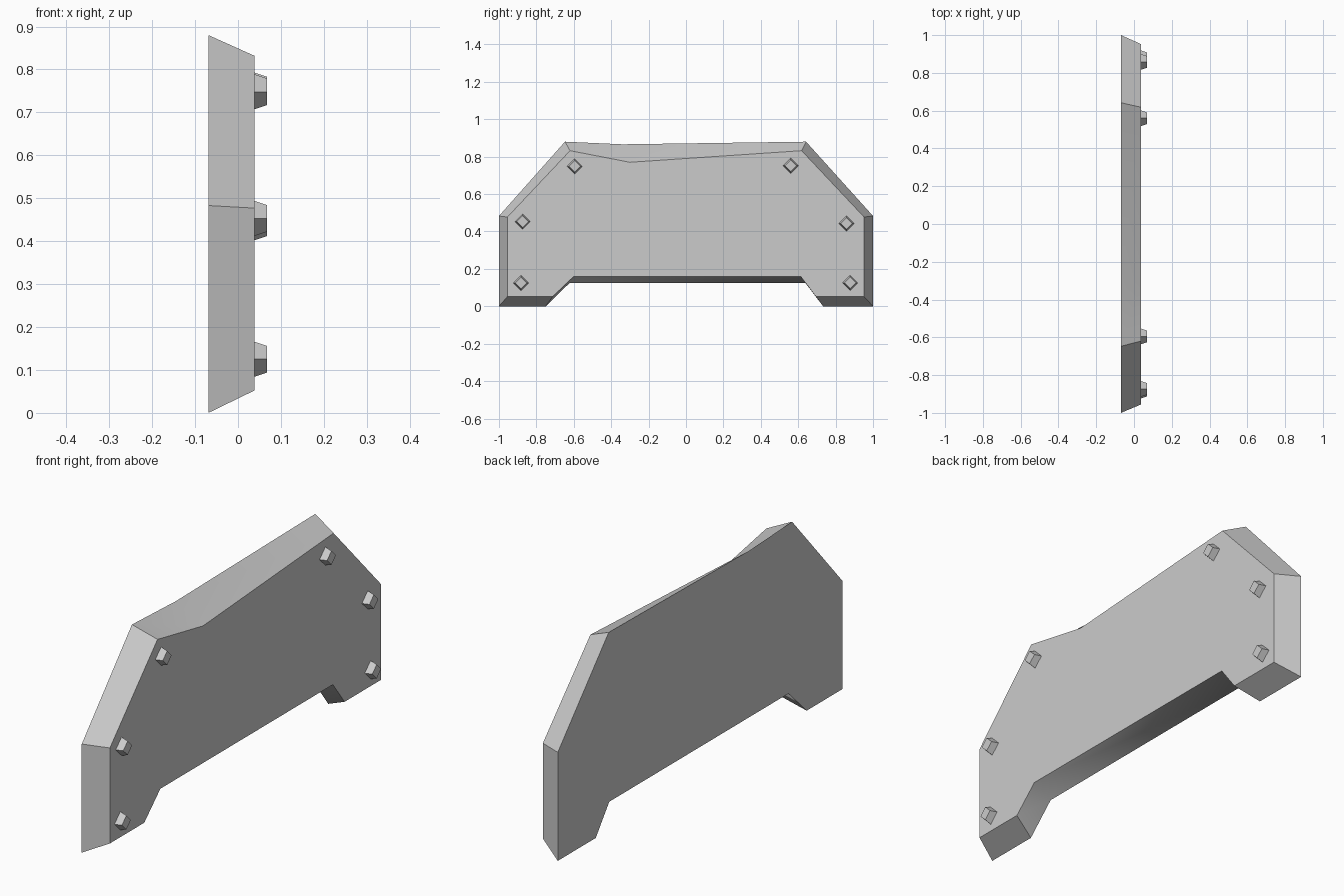
import bpy, bmesh, math

cube = bpy.data.objects.get("Cube")
if cube:
    bpy.data.objects.remove(cube, do_unlink=True)

grey = bpy.data.materials.new("plate grey")
grey.use_nodes = True
colour = (0.6, 0.6, 0.6, 1)
grey.diffuse_color = colour
grey.node_tree.nodes["Principled BSDF"].inputs["Base Color"].default_value = colour

BACK_X, FACE_X, BOLT_X = -0.069, 0.038, 0.068

# Matching (y, z) outlines of the wide back and the narrower face
back = [(-1, 0), (-1, .483), (-.647, .88), (-.34, .866), (.642, .88), (1, .483),
        (1, 0), (.733, 0), (.638, .125), (-.622, .125), (-.75, 0)]
face = [(-.955, .052), (-.955, .477), (-.62, .832), (-.3, .77), (.618, .832), (.952, .477),
        (.952, .052), (.695, .052), (.613, .16), (-.6, .16), (-.713, .052)]
SOFT_CORNERS = {3, 8, 9}   # top dip and notch corners are shaded smoothly

# Bevelled plate
bm = bmesh.new()
b = [bm.verts.new((BACK_X, y, z)) for y, z in back]
f = [bm.verts.new((FACE_X, y, z)) for y, z in face]
bm.faces.new(b)
bm.faces.new(f)
n = len(b)
for i in range(n):
    j = (i + 1) % n
    bm.faces.new((b[i], b[j], f[j], f[i]))
bmesh.ops.recalc_face_normals(bm, faces=bm.faces)
for polygon in bm.faces:
    polygon.smooth = True
for edge in bm.edges:
    edge.smooth = False
for i in SOFT_CORNERS:
    bm.edges.get((b[i], f[i])).smooth = True
mesh = bpy.data.meshes.new("armour_plate")
bm.to_mesh(mesh)
bm.free()
mesh.materials.append(grey)
plate = bpy.data.objects.new("armour_plate", mesh)
bpy.context.collection.objects.link(plate)

# Tapered square bolts, standing on their corners
bolts = {"upper_front": (-.595, .748), "upper_back": (.56, .752),
         "middle_front": (-.873, .453), "middle_back": (.858, .443),
         "lower_front": (-.882, .125), "lower_back": (.878, .125)}
for name, (y, z) in bolts.items():
    bpy.ops.mesh.primitive_cone_add(
        vertices=4, radius1=.041, radius2=.031, depth=BOLT_X - FACE_X,
        location=((FACE_X + BOLT_X) / 2, y, z), rotation=(0, math.pi / 2, 0))
    bolt = bpy.context.object
    bolt.name = name + "_bolt"
    bolt.data.materials.append(grey)
